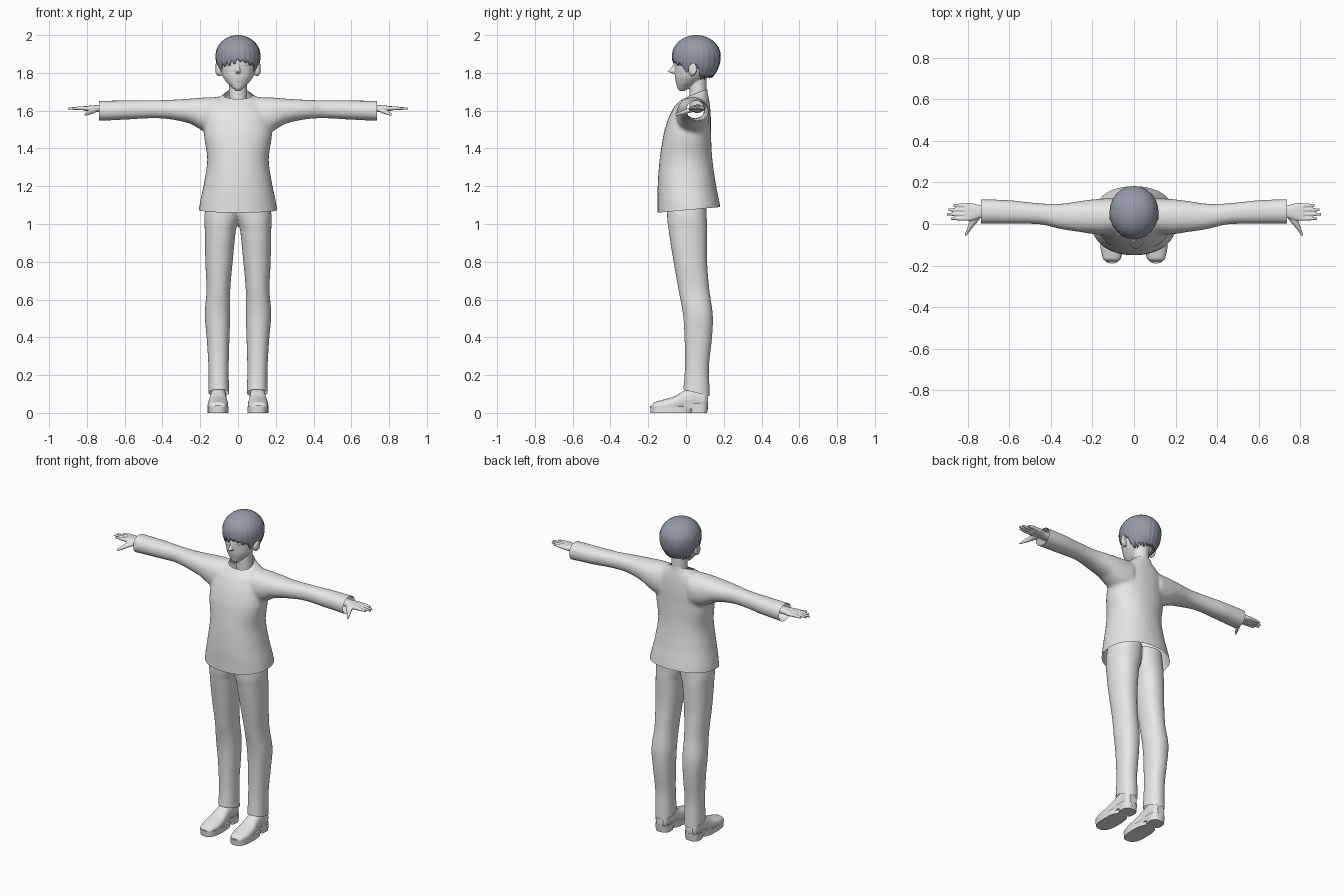
import bpy, bmesh, math, random
from mathutils import Vector
from mathutils.bvhtree import BVHTree

random.seed(4)
cube = bpy.data.objects.get("Cube")
if cube:
    bpy.data.objects.remove(cube)


def material(name, rgb):
    m = bpy.data.materials.new(name)
    m.use_nodes = True
    m.diffuse_color = (*rgb, 1)
    m.node_tree.nodes["Principled BSDF"].inputs["Base Color"].default_value = (*rgb, 1)
    return m


GREY = material("light grey", (0.8, 0.8, 0.8))
SLATE = material("slate hair", (0.3, 0.33, 0.39))
WHITE = material("eye white", (0.95, 0.95, 0.95))


def finish(name, bm, mat, angle=45):
    """Turn a bmesh into a smooth-shaded object."""
    me = bpy.data.meshes.new(name)
    bm.to_mesh(me)
    bm.free()
    ob = bpy.data.objects.new(name, me)
    me.materials.append(mat)
    bpy.context.collection.objects.link(ob)
    bpy.ops.object.select_all(action="DESELECT")
    ob.select_set(True)
    bpy.context.view_layer.objects.active = ob
    bpy.ops.object.shade_smooth_by_angle(angle=math.radians(angle))
    return ob


def loft(bm, axis, rings, side=1, power=2.0, n=32, steps=5):
    """Closed tube along an axis; each ring is (position, low, high, low, high)."""
    rows = []
    for i in range(len(rings) - 1):
        a, b = rings[max(i - 1, 0)], rings[i]
        c, d = rings[i + 1], rings[min(i + 2, len(rings) - 1)]
        for s in range(steps):
            t = s / steps
            rows.append([q + 0.5 * t * (r - p + t * (2 * p - 5 * q + 4 * r - u + t * (3 * (q - r) + u - p)))
                         for p, q, r, u in zip(a, b, c, d)])
            rows[-1][0] = b[0] + t * (c[0] - b[0])
    rows.append(rings[-1])
    loops = []
    for pos, l1, h1, l2, h2 in rows:
        loop = []
        for k in range(n):
            cs, sn = math.cos(k * math.tau / n), math.sin(k * math.tau / n)
            u = (l1 + h1) / 2 + (h1 - l1) / 2 * math.copysign(abs(cs) ** (2 / power), cs)
            v = (l2 + h2) / 2 + (h2 - l2) / 2 * math.copysign(abs(sn) ** (2 / power), sn)
            x, y, z = {"X": (pos, u, v), "Y": (u, pos, v), "Z": (u, v, pos)}[axis]
            loop.append(bm.verts.new((x * side, y, z)))
        loops.append(loop)
    for a, b in zip(loops, loops[1:]):
        for k in range(n):
            bm.faces.new((a[k], a[k - 1], b[k - 1], b[k]))
    bm.faces.new(loops[0])
    bm.faces.new(loops[-1])
    bmesh.ops.recalc_face_normals(bm, faces=bm.faces)


def fuse(name, bm, mat, voxel, smooth, cuts=()):
    """Blend overlapping parts into one skin, then trim it open at planes."""
    ob = finish(name + "_source", bm, mat)
    rm = ob.modifiers.new("blend", "REMESH")
    rm.mode, rm.voxel_size = "VOXEL", voxel
    sm = ob.modifiers.new("relax", "SMOOTH")
    sm.factor, sm.iterations = 0.5, smooth
    ev = ob.evaluated_get(bpy.context.evaluated_depsgraph_get())
    out = bmesh.new()
    out.from_mesh(ev.to_mesh())
    ev.to_mesh_clear()
    bpy.data.objects.remove(ob)
    for co, no in cuts:
        geom = out.verts[:] + out.edges[:] + out.faces[:]
        bmesh.ops.bisect_plane(out, geom=geom, plane_co=co, plane_no=no, clear_outer=True)
    tree = BVHTree.FromBMesh(out)
    return finish(name, out, mat, 60), tree


def plate(name, tree, rows, mat, lift=0.003, cols=8):
    """Thin patch laid on the front of a surface; rows are (z, left, right)."""
    bm = bmesh.new()
    grid = []
    for z, x0, x1 in rows:
        line = []
        for k in range(cols + 1):
            x = x0 + (x1 - x0) * k / cols
            hit = tree.ray_cast(Vector((x, -1, z)), Vector((0, 1, 0)))[0]
            line.append(bm.verts.new((x, (hit.y if hit else 0) - lift, z)))
        grid.append(line)
    for a, b in zip(grid, grid[1:]):
        for k in range(cols):
            bm.faces.new((a[k], a[k + 1], b[k + 1], b[k]))
    bmesh.ops.recalc_face_normals(bm, faces=bm.faces)
    if sum(f.normal.y for f in bm.faces) > 0:
        bmesh.ops.reverse_faces(bm, faces=bm.faces)
    return finish(name, bm, mat)


# Jacket: body and sleeves, open at hem, neck and cuffs
bm = bmesh.new()
loft(bm, "Z", [(z, -w, w, f, b) for z, w, f, b in (
    (1.02, .212, -.15, .192), (1.1, .204, -.15, .18), (1.2, .183, -.15, .16),
    (1.34, .163, -.14, .14), (1.47, .18, -.12, .133), (1.56, .172, -.092, .132),
    (1.63, .152, -.055, .127), (1.67, .105, -.012, .12), (1.7, .062, .008, .114),
    (1.75, .055, .012, .11))], power=2.2)
for side in (1, -1):
    loft(bm, "X", [(.1, -.05, .125, 1.47, 1.672), (.18, -.05, .12, 1.49, 1.67),
                   (.25, -.04, .112, 1.53, 1.664), (.35, -.025, .098, 1.553, 1.658),
                   (.45, -.002, .1, 1.56, 1.655), (.6, 0, .115, 1.552, 1.654),
                   (.79, 0, .121, 1.544, 1.652)], side, power=2.2)
jacket, jacket_tree = fuse("jacket", bm, GREY, 0.01, 7, [
    ((0, -.15, 1.06), (0, .09, -1)), ((0, .11, 1.715), (0, -.41, 1)),
    ((.737, 0, 0), (1, 0, 0)), ((-.737, 0, 0), (-1, 0, 0))])

# Shirt front inside the ragged lapel opening
plate("shirt_front", jacket_tree, [
    (1.655, -.07, .09), (1.62, -.085, .068), (1.605, -.05, .06), (1.57, -.03, .055),
    (1.55, -.025, .04), (1.515, -.008, .03), (1.48, 0, .018)], GREY)

# Trousers
bm = bmesh.new()
for side in (1, -1):
    loft(bm, "Z", [(1.14, -.02, .165, -.1, .11), (1.04, -.012, .178, -.1, .11),
                   (.97, .011, .176, -.092, .112), (.8, .028, .173, -.066, .112),
                   (.65, .041, .167, -.04, .124), (.52, .041, .176, -.016, .142),
                   (.4, .045, .166, -.008, .138), (.25, .049, .157, -.006, .122),
                   (.15, .048, .156, -.012, .124), (.04, .044, .158, -.025, .128)],
         side, power=2.2)
fuse("trousers", bm, GREY, 0.008, 5, [((0, .12, .09), (0, -.25, -1))])

# Shoes: rounded upper, sole and heel block
for side, label in ((1, "left"), (-1, "right")):
    bm = bmesh.new()
    loft(bm, "Y", [(-.183, .085, .13, .015, .04), (-.17, .066, .148, .01, .056),
                   (-.12, .053, .16, .005, .07), (-.06, .054, .158, .01, .088),
                   (-.01, .06, .15, .015, .118), (.05, .062, .146, .02, .14),
                   (.1, .065, .143, .025, .125), (.117, .08, .128, .035, .1)],
         side, power=2.4)
    finish(label + "_shoe_upper", bm, GREY)
    for part, rings in (
            ("sole", [(0, .05, .161, -.187, .035), (.035, .05, .161, -.19, .04)]),
            ("waist", [(.02, .06, .15, -.04, .115), (.05, .058, .152, -.05, .118)]),
            ("heel", [(0, .058, .15, .022, .112), (.045, .056, .152, .018, .118)])):
        bm = bmesh.new()
        loft(bm, "Z", rings, side, power=2.7, steps=1)
        finish(label + "_shoe_" + part, bm, GREY)

# Hands: palm, four fingers and a thumb blended together
for side, label in ((1, "left"), (-1, "right")):
    bm = bmesh.new()
    loft(bm, "X", [(.69, .032, .088, 1.588, 1.632), (.74, .028, .09, 1.592, 1.63),
                   (.78, .016, .1, 1.595, 1.627), (.815, .016, .1, 1.6, 1.624)],
         side, power=2.6)
    for y, tip in ((.026, .88), (.047, .9), (.068, .893), (.089, .868)):
        loft(bm, "X", [(.79, y - .011, y + .011, 1.601, 1.624),
                       (.84, y - .0095, y + .0095, 1.603, 1.622),
                       (tip, y - .006, y + .006, 1.605, 1.617)], side, n=12)
    loft(bm, "Y", [(-.056, .802, .815, 1.573, 1.585), (-.02, .778, .803, 1.578, 1.6),
                   (.02, .745, .79, 1.588, 1.615), (.05, .735, .78, 1.595, 1.622)],
         side, n=14)
    fuse(label + "_hand", bm, GREY, 0.0035, 2)

# Head with neck, nose and ears
bm = bmesh.new()
loft(bm, "Z", [(z, -w, w, f, b) for z, w, f, b in (
    (1.705, .014, -.036, -.005), (1.72, .03, -.046, .02), (1.745, .056, -.052, .06),
    (1.775, .078, -.058, .1), (1.81, .092, -.06, .135), (1.85, .1, -.062, .155),
    (1.9, .104, -.062, .162), (1.95, .08, -.03, .135), (1.98, .04, .01, .1))])
loft(bm, "Z", [(z, -.047, .047, .018, .108) for z in (1.6, 1.7, 1.79)])
loft(bm, "Z", [(1.855, -.006, .006, -.066, -.04), (1.825, -.01, .01, -.08, -.04),
               (1.808, -.014, .014, -.096, -.04), (1.797, -.01, .01, -.075, -.04)], n=12)
for side in (1, -1):
    loft(bm, "X", [(.08, .02, .045, 1.79, 1.84), (.105, .012, .055, 1.782, 1.85),
                   (.118, .022, .058, 1.795, 1.852)], side, n=16)
head, head_tree = fuse("head", bm, GREY, 0.0045, 2)

# Eyes, lashes and mouth
for side, label in ((1, "left"), (-1, "right")):
    for part, mat, rows in (
            ("eye", WHITE, [(1.811, .04, .058), (1.818, .031, .067), (1.836, .028, .072)]),
            ("lash", SLATE, [(1.836, .027, .075), (1.84, .03, .073)])):
        plate(label + "_" + part, head_tree, [(z, a * side, b * side) for z, a, b in rows], mat, .002)
plate("mouth", head_tree, [(1.752, -.011, .011), (1.755, -.014, .014)], SLATE, .002)

# Hair: a cap of strands with a ragged lower edge
bm = bmesh.new()
COLS, ROWS, MID = 96, 18, 1.89
grid = []
tips = [random.uniform(0.01, 0.035) for _ in range(COLS)]
for k in range(COLS):
    a = k * math.tau / COLS
    turn = min(a, math.tau - a)
    edge = 1.872 - 0.03 * turn if turn < 0.95 else 1.8 if turn < 1.3 else 1.845 if turn < 1.75 else 1.785
    low = edge - tips[k // 4] * (1 - abs(k % 4 - 1.5) / 1.5)
    end = math.pi / 2 + math.asin((MID - low) / 0.15)
    col = []
    for r in range(1, ROWS + 1):
        phi = end * r / ROWS
        s = math.sin(phi) * (1 + 0.012 * math.cos(k * math.pi / 2) * r / ROWS)
        drop = math.cos(phi) * (0.11 if phi < math.pi / 2 else 0.15)
        col.append(bm.verts.new((0.118 * s * math.sin(a), .055 - .128 * s * math.cos(a), MID + drop)))
    grid.append(col)
crown = bm.verts.new((0, .055, 2.0))
for k in range(COLS):
    a, b = grid[k - 1], grid[k]
    bm.faces.new((crown, a[0], b[0]))
    for r in range(ROWS - 1):
        bm.faces.new((a[r], a[r + 1], b[r + 1], b[r]))
bmesh.ops.recalc_face_normals(bm, faces=bm.faces)
hair = finish("hair", bm, SLATE)
shell = hair.modifiers.new("thickness", "SOLIDIFY")
shell.thickness, shell.offset = 0.008, -1
